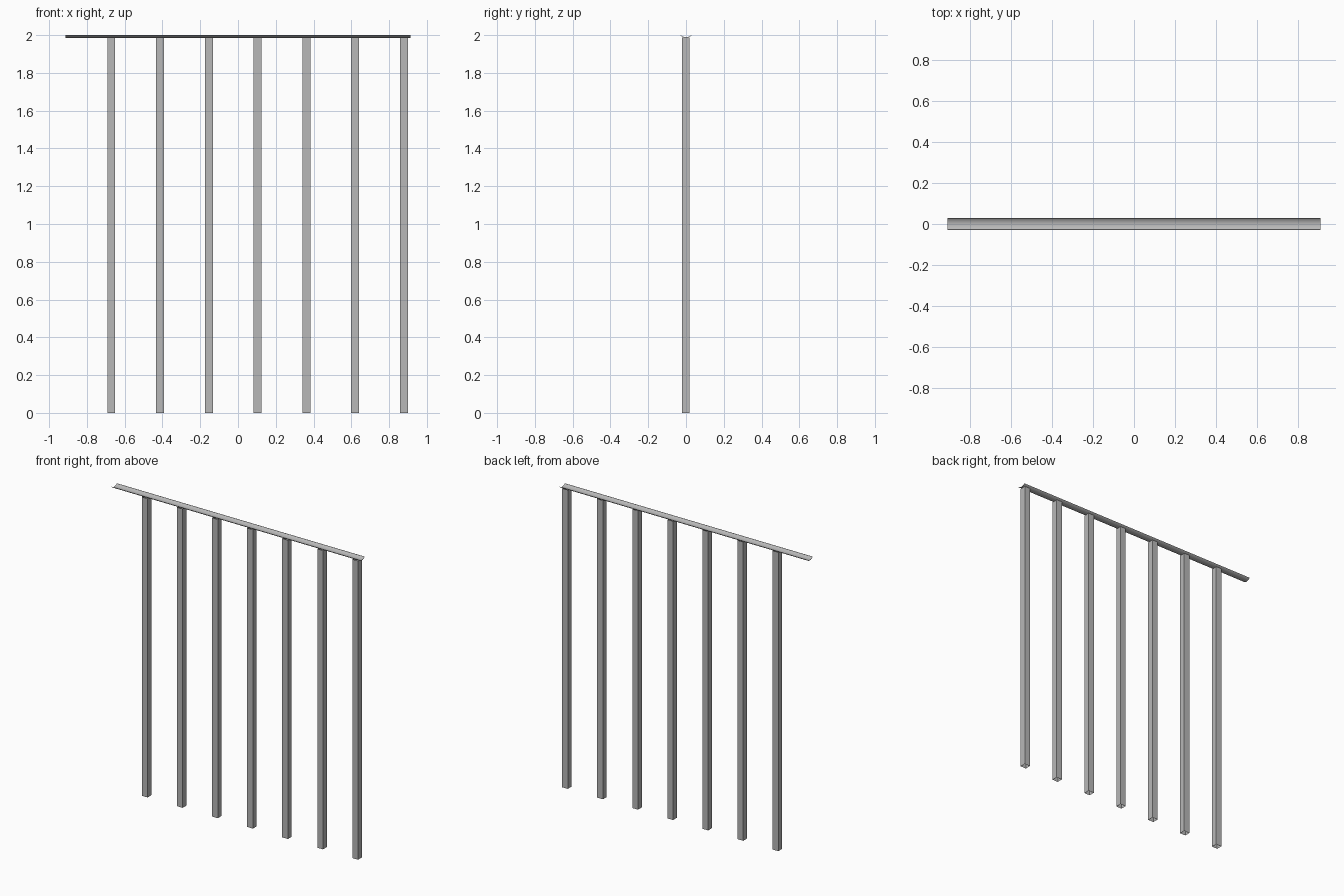
import bpy, bmesh, math

cube = bpy.data.objects.get("Cube")
if cube:
    bpy.data.objects.remove(cube, do_unlink=True)

# Single grey metal
metal = bpy.data.materials.new("grey metal")
metal.use_nodes = True
grey = (0.48, 0.48, 0.48, 1)
metal.diffuse_color = grey
metal.node_tree.nodes["Principled BSDF"].inputs["Base Color"].default_value = grey


def add_object(name, bm):
    bmesh.ops.recalc_face_normals(bm, faces=bm.faces[:])
    mesh = bpy.data.meshes.new(name)
    bm.to_mesh(mesh)
    bm.free()
    mesh.materials.append(metal)
    obj = bpy.data.objects.new(name, mesh)
    bpy.context.collection.objects.link(obj)
    return obj


def arc(half_width, sagitta, top, steps=12):
    """Points of a shallow arc hanging below a level chord."""
    radius = (half_width ** 2 + sagitta ** 2) / (2 * sagitta)
    span = math.asin(half_width / radius)
    centre = top - sagitta + radius
    angles = [span * (2 * i / steps - 1) for i in range(steps + 1)]
    return [(radius * math.sin(a), centre - radius * math.cos(a)) for a in angles]


# Square tube posts, open at both ends
POST_TOP = 1.988
for i in range(7):
    bm = bmesh.new()
    bmesh.ops.create_cube(bm, size=1)
    caps = [f for f in bm.faces if abs(f.normal.z) > 0.5]
    bmesh.ops.delete(bm, geom=caps, context='FACES_ONLY')
    bmesh.ops.scale(bm, vec=(0.042, 0.04, POST_TOP), verts=bm.verts)
    x = -0.671 + 0.2582 * i
    bmesh.ops.translate(bm, vec=(x, -0.002, POST_TOP / 2), verts=bm.verts)
    add_object(f"post_{i + 1}", bm)

# Shallow trough-shaped top rail, extruded along x
bm = bmesh.new()
profile = arc(0.03, 0.014, 2.0) + arc(0.028, 0.011, 2.0)[::-1]
end = bm.faces.new([bm.verts.new((-0.912, y, z)) for y, z in profile])
swept = bmesh.ops.extrude_face_region(bm, geom=[end], use_keep_orig=True)
moved = [v for v in swept["geom"] if isinstance(v, bmesh.types.BMVert)]
bmesh.ops.translate(bm, vec=(1.824, 0, 0), verts=moved)
rail = add_object("top_rail", bm)

bpy.ops.object.select_all(action='DESELECT')
rail.select_set(True)
bpy.context.view_layer.objects.active = rail
bpy.ops.object.shade_smooth_by_angle(angle=math.radians(30))
